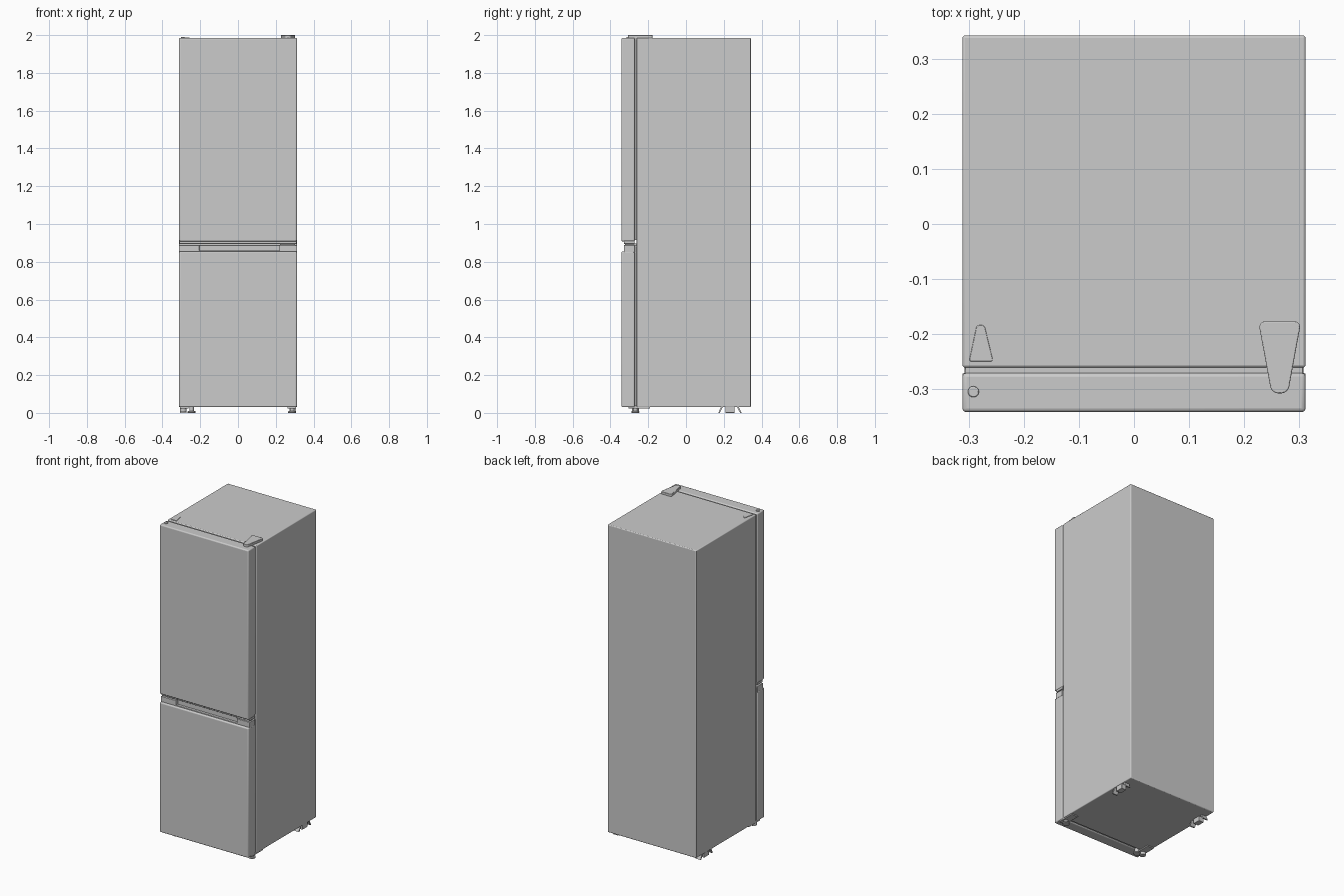
import bpy, bmesh
from math import radians

if "Cube" in bpy.data.objects:
    bpy.data.objects.remove(bpy.data.objects["Cube"])


def finish(name, bm, bevel=0.0, segments=3):
    """Turn a bmesh into an object with rounded edges and smooth shading."""
    bmesh.ops.recalc_face_normals(bm, faces=bm.faces)
    mesh = bpy.data.meshes.new(name)
    bm.to_mesh(mesh)
    bm.free()
    ob = bpy.data.objects.new(name, mesh)
    bpy.context.collection.objects.link(ob)
    if bevel:
        mod = ob.modifiers.new("bevel", "BEVEL")
        mod.width, mod.segments = bevel, segments
        mod.limit_method = 'ANGLE'
        mod.angle_limit = radians(40)
    bpy.ops.object.select_all(action='DESELECT')
    ob.select_set(True)
    bpy.context.view_layer.objects.active = ob
    bpy.ops.object.shade_smooth_by_angle(angle=radians(35))
    return ob


def box(name, x, y, z, bevel=0.0, segments=3):
    bm = bmesh.new()
    bmesh.ops.create_cube(bm, size=1)
    for v in bm.verts:
        v.co = [(r[0] + r[1]) / 2 + c * (r[1] - r[0]) for c, r in zip(v.co, (x, y, z))]
    return finish(name, bm, bevel, segments)


def cylinder(name, x, y, z, radius, bevel=0.0, top_radius=None):
    bm = bmesh.new()
    bmesh.ops.create_cone(bm, cap_ends=True, segments=32, radius1=radius,
                          radius2=top_radius or radius, depth=z[1] - z[0])
    bmesh.ops.translate(bm, verts=bm.verts, vec=(x, y, (z[0] + z[1]) / 2))
    return finish(name, bm, bevel, 2)


def plate(name, outline, z, corner, bevel=0.0):
    """Flat cover: xy outline with rounded corners, extruded in z."""
    bm = bmesh.new()
    face = bm.faces.new([bm.verts.new((x, y, z[0])) for x, y in outline])
    new = bmesh.ops.extrude_face_region(bm, geom=[face])["geom"]
    for v in new:
        if isinstance(v, bmesh.types.BMVert):
            v.co.z = z[1]
    upright = [e for e in bm.edges if abs(e.verts[0].co.z - e.verts[1].co.z) > 1e-5]
    bmesh.ops.bevel(bm, geom=upright, offset=corner, segments=8, profile=0.5,
                    affect='EDGES', clamp_overlap=True)
    return finish(name, bm, bevel, 2)


def side_prism(name, profile, x, bevel=0.0):
    """yz profile extruded along x."""
    bm = bmesh.new()
    face = bm.faces.new([bm.verts.new((x[0], y, z)) for y, z in profile])
    new = bmesh.ops.extrude_face_region(bm, geom=[face])["geom"]
    for v in new:
        if isinstance(v, bmesh.types.BMVert):
            v.co.x = x[1]
    return finish(name, bm, bevel)


W, BASE, TOP = 0.312, 0.03, 1.985

# Cabinet and doors
box("cabinet", (-W, W), (-0.261, 0.343), (BASE, TOP), 0.005)
box("upper_door", (-W, W), (-0.342, -0.271), (0.908, TOP), 0.007)
box("lower_door", (-W, W), (-0.342, -0.271), (BASE, 0.855), 0.007)

# Door seals, set back from the outer edges
for name, z in (("upper_seal", (0.915, TOP - 0.007)), ("lower_seal", (BASE + 0.006, 0.882))):
    box(name, (-W + 0.006, W - 0.006), (-0.274, -0.258), z)

# Trim under the upper door
box("upper_door_trim", (-W + 0.002, W - 0.002), (-0.328, -0.273), (0.895, 0.910), 0.002)

# Grip strip on the lower door: end blocks with a recessed middle
for name, x in (("grip_left_end", (-W, -0.205)), ("grip_right_end", (0.22, W))):
    box(name, x, (-0.328, -0.271), (0.850, 0.888), 0.002)
box("grip_recess", (-0.21, 0.225), (-0.312, -0.271), (0.850, 0.888), 0.002)
box("grip_lip", (-0.21, 0.225), (-0.328, -0.305), (0.850, 0.860), 0.002)

# Middle hinge between the doors
box("middle_hinge", (0.222, 0.302), (-0.322, -0.255), (0.884, 0.898), 0.001)

# Top hinge cover, left corner cover and door plug
plate("top_hinge_cover",
      [(0.226, -0.177), (0.304, -0.177), (0.280, -0.308), (0.250, -0.308)],
      (TOP - 0.004, 2.0), 0.013, 0.002)
plate("corner_cover",
      [(-0.300, -0.250), (-0.256, -0.250), (-0.272, -0.184), (-0.286, -0.184)],
      (TOP - 0.003, TOP + 0.003), 0.005, 0.001)
cylinder("door_plug", -0.292, -0.305, (TOP - 0.004, TOP + 0.006), 0.010, 0.002)

# Bottom hinge brackets and adjustable front feet
for side, s in (("left", -1), ("right", 1)):
    a, b = sorted((s * 0.262, s * 0.308))
    box(f"{side}_bottom_bracket", (a, b), (-0.305, -0.19), (0.023, 0.033), 0.001)
for side, x in (("left", -0.246), ("right", 0.286)):
    cylinder(f"{side}_front_foot_pad", x, -0.268, (0, 0.009), 0.021, 0.002)
    cylinder(f"{side}_front_foot_stem", x, -0.268, (0.007, 0.034), 0.012)
cylinder("left_hinge_foot", -0.29, -0.268, (0.004, 0.034), 0.018, 0.002)

# Rear supports: centre block between two splayed legs
for side, s in (("left", -1), ("right", 1)):
    x = sorted((s * 0.273, s * 0.308))
    box(f"{side}_rear_foot", x, (0.208, 0.257), (0, 0.034), 0.002)
    for part, d in (("front", -1), ("back", 1)):
        c = 0.2325
        leg = [(c + d * 0.062, 0), (c + d * 0.054, 0), (c + d * 0.036, 0.033), (c + d * 0.046, 0.033)]
        side_prism(f"{side}_rear_{part}_leg", leg, x)
